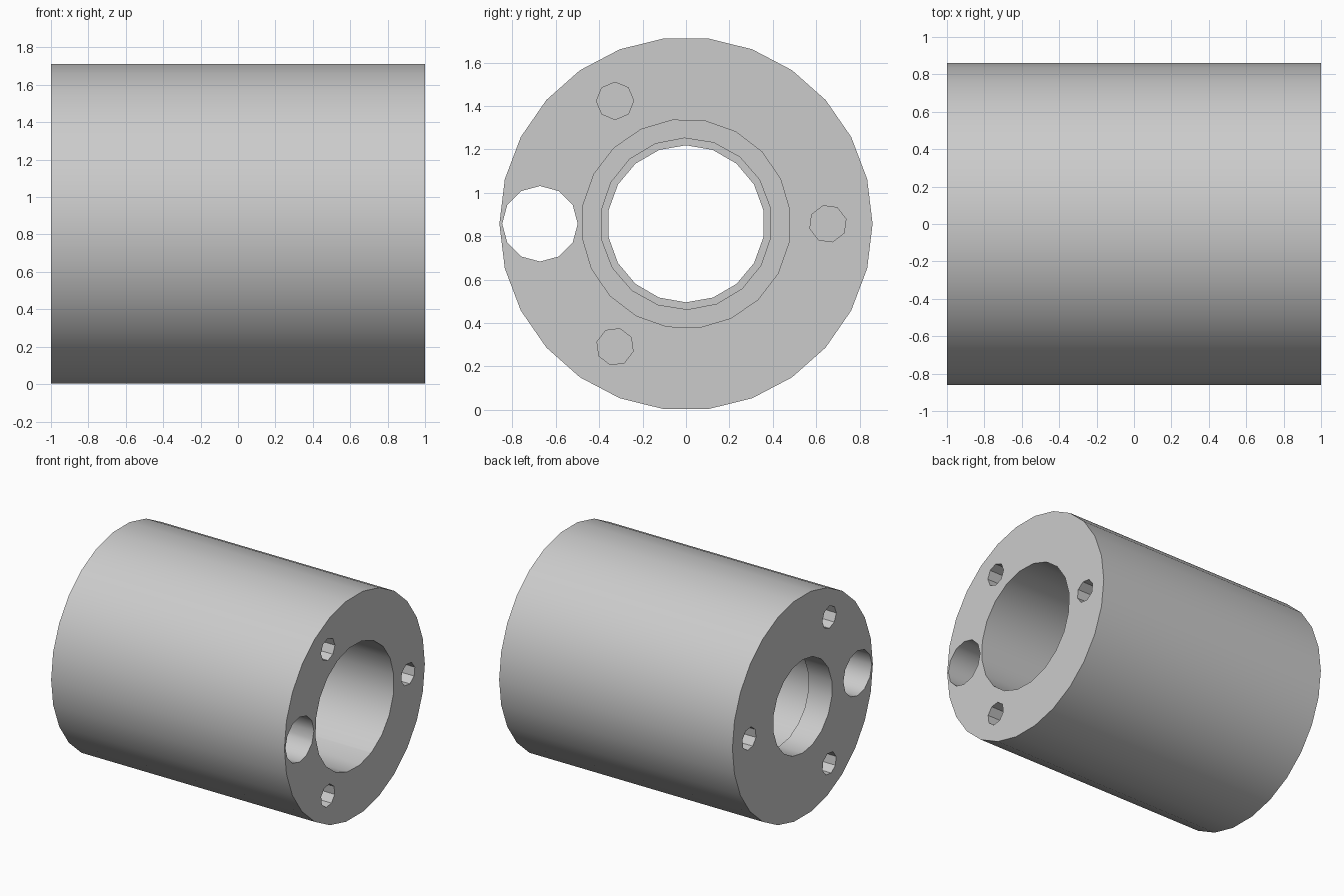
import bpy, bmesh
from math import sin, cos, pi, radians

cube = bpy.data.objects.get("Cube")
if cube:
    bpy.data.objects.remove(cube, do_unlink=True)

AXIS_Z = 0.857

grey = bpy.data.materials.new("light_grey")
grey.use_nodes = True
colour = (0.6, 0.6, 0.6, 1)
grey.diffuse_color = colour
grey.node_tree.nodes["Principled BSDF"].inputs["Base Color"].default_value = colour


def prism(name, radius, sides, x0, x1, y=0.0, z=0.0, turn=0.0):
    """Prism along x; turn is the angle of its first corner in degrees."""
    bm = bmesh.new()
    rings = []
    for x in (x0, x1):
        ring = []
        for i in range(sides):
            a = radians(turn) + 2 * pi * i / sides
            ring.append(bm.verts.new((x, y + radius * cos(a), AXIS_Z + z + radius * sin(a))))
        rings.append(ring)
    bm.faces.new(rings[0])
    bm.faces.new(rings[1])
    for i in range(sides):
        j = (i + 1) % sides
        bm.faces.new((rings[0][i], rings[0][j], rings[1][j], rings[1][i]))
    bmesh.ops.recalc_face_normals(bm, faces=bm.faces)
    mesh = bpy.data.meshes.new(name)
    bm.to_mesh(mesh)
    bm.free()
    mesh.materials.append(grey)
    obj = bpy.data.objects.new(name, mesh)
    bpy.context.collection.objects.link(obj)
    return obj


# Outer body
body = prism("cylinder_body", 0.86, 26, -1, 1)

# Stepped bore: rear lip, shoulder and wide front bore
cutters = [
    prism("lip_cutter", 0.362, 18, -1.1, 0.9, turn=90),
    prism("shoulder_cutter", 0.395, 18, -0.8, 0.95, turn=91),
    prism("bore_cutter", 0.482, 20, -0.5, 1.1, turn=7.5),
    # Side channel running right through
    prism("channel_cutter", 0.174, 12, -1.1, 1.1, y=-0.673, turn=90),
]

# Three blind screw holes in each end
for angle in (0, 120, 240):
    a = radians(angle)
    for x0, x1 in ((-1.1, -0.5), (0.5, 1.1)):
        cutters.append(prism("screw_hole_cutter", 0.086, 8, x0, x1,
                             0.654 * cos(a), 0.654 * sin(a), angle + 15))

bpy.ops.object.select_all(action="DESELECT")
body.select_set(True)
bpy.context.view_layer.objects.active = body
for cutter in cutters:
    cutter.hide_render = True
    cut = body.modifiers.new("cut", "BOOLEAN")
    cut.operation = "DIFFERENCE"
    cut.solver = "EXACT"
    cut.object = cutter
    bpy.ops.object.modifier_apply(modifier=cut.name)
    bpy.data.objects.remove(cutter, do_unlink=True)

bpy.ops.object.shade_smooth_by_angle(angle=radians(31))
